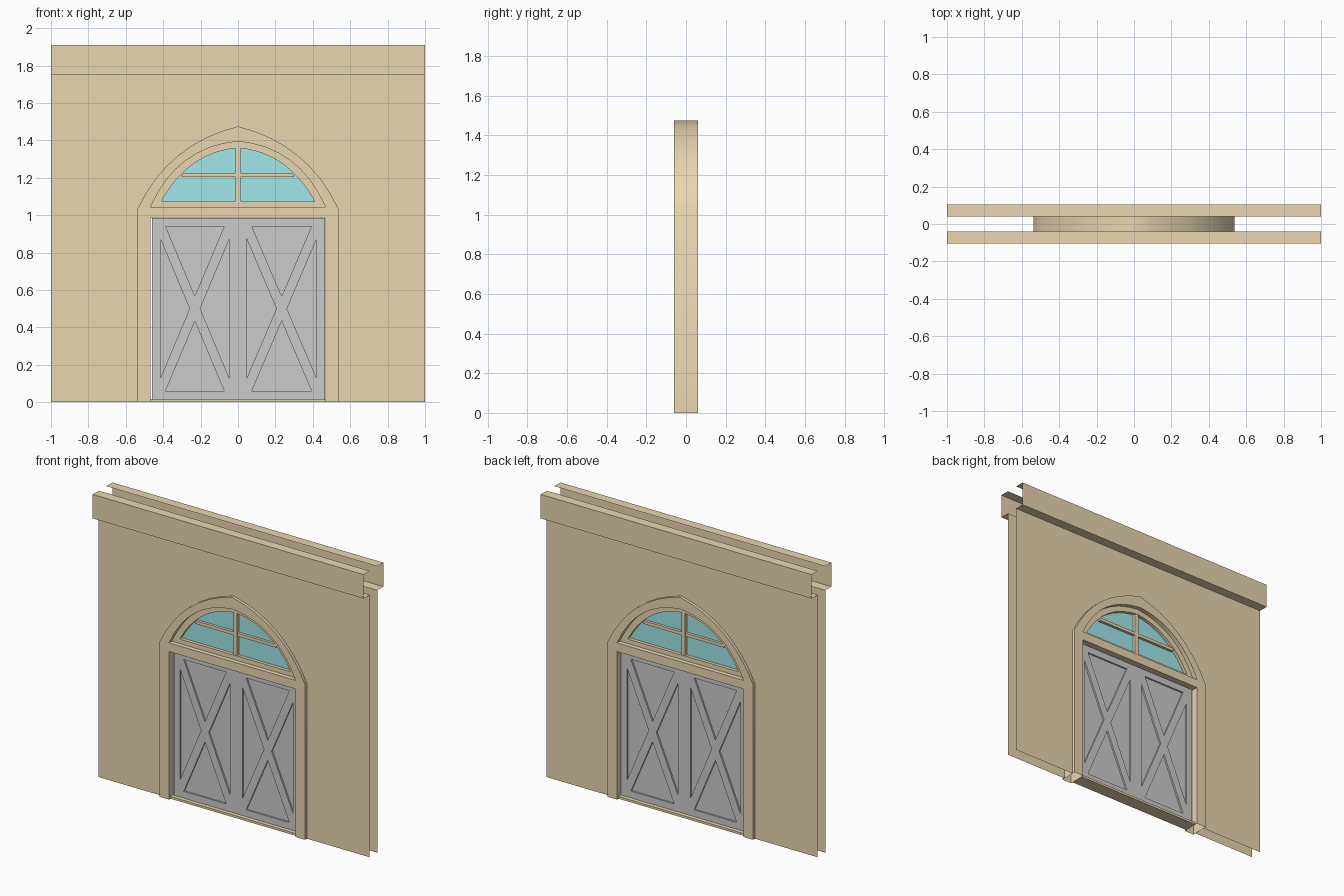
import bpy, bmesh
from mathutils import Vector

if "Cube" in bpy.data.objects:
    bpy.data.objects.remove(bpy.data.objects["Cube"])


def material(name, rgb):
    m = bpy.data.materials.new(name)
    m.diffuse_color = (*rgb, 1)
    m.use_nodes = True
    m.node_tree.nodes["Principled BSDF"].inputs["Base Color"].default_value = m.diffuse_color
    return m


BROWN = material("plaster", (0.82, 0.67, 0.44))
TEAL = material("glass", (0.35, 0.80, 0.82))


def finish(name, bm, mat=None, smooth=False):
    me = bpy.data.meshes.new(name)
    bm.to_mesh(me)
    bm.free()
    ob = bpy.data.objects.new(name, me)
    bpy.context.collection.objects.link(ob)
    if mat:
        me.materials.append(mat)
    if smooth:
        bpy.ops.object.select_all(action='DESELECT')
        ob.select_set(True)
        bpy.context.view_layer.objects.active = ob
        bpy.ops.object.shade_smooth_by_angle(angle=0.6)
    return ob


def fill(loops, y):
    """Flat sheet in the xz plane; loops after the first are holes."""
    bm = bmesh.new()
    for loop in loops:
        vs = [bm.verts.new((x, y, z)) for x, z in loop]
        for a, b in zip(vs, vs[1:] + vs[:1]):
            bm.edges.new((a, b))
    bmesh.ops.triangle_fill(bm, use_beauty=True, edges=bm.edges[:], normal=(0, -1, 0))
    return bm


def prism(name, loops, depth, mat=None, smooth=False, open_bottom=False):
    """Sheet extruded symmetrically from -depth to +depth."""
    bm = fill(loops, -depth)
    ext = bmesh.ops.extrude_face_region(bm, geom=bm.faces[:], use_keep_orig=True)
    bmesh.ops.translate(bm, vec=(0, 2 * depth, 0),
                        verts=[g for g in ext["geom"] if isinstance(g, bmesh.types.BMVert)])
    bmesh.ops.recalc_face_normals(bm, faces=bm.faces[:])
    if open_bottom:
        low = [f for f in bm.faces if all(v.co.z < 1e-4 for v in f.verts)]
        bmesh.ops.delete(bm, geom=low, context='FACES_ONLY')
    return finish(name, bm, mat, smooth)


def rect(x0, x1, z0, z1):
    return [(x0, z0), (x1, z0), (x1, z1), (x0, z1)]


def arch(spring, ctrl, apex, n=8):
    """Pointed arch from right spring point over the apex to the left."""
    p, c, a = Vector(spring), Vector(ctrl), Vector((0, apex))
    half = [(1 - t) ** 2 * p + 2 * t * (1 - t) * c + t * t * a
            for t in (i / n for i in range(n + 1))]
    return [(v.x, v.y) for v in half] + [(-v.x, v.y) for v in half[-2::-1]]


outer = arch((0.537, 1.035), (0.37, 1.385), 1.475)
inner = arch((0.467, 1.045), (0.325, 1.365), 1.395)
pane = arch((0.41, 1.075), (0.265, 1.337), 1.36)
pane_big = arch((0.42, 1.068), (0.272, 1.348), 1.37)

# Wall sheets and open-backed cornices, front and back
for side, s in (("front", -1), ("back", 1)):
    outline = ([(-1, 0), (-1, 1.75), (1, 1.75), (1, 0), (0.537, 0)]
               + outer + [(-0.537, 0)])
    bm = fill([outline], s * 0.04)
    for f in bm.faces:
        f.normal_update()
        if f.normal.y * s < 0:
            f.normal_flip()
    finish(side + "_wall", bm, BROWN)

    bm = bmesh.new()
    profile = [(0.04, 1.75), (0.104, 1.75), (0.104, 1.91), (0.04, 1.91)]
    rows = [[bm.verts.new((x, s * y, z)) for y, z in profile] for x in (-1, 1)]
    for i in range(3):
        q = [rows[0][i], rows[1][i], rows[1][i + 1], rows[0][i + 1]]
        bm.faces.new(q if s < 0 else q[::-1])
    finish(side + "_cornice", bm, BROWN)

# Door surround: legs, lintel and pointed arch in one piece
legs = ([(0.467, 0), (0.537, 0)] + outer
        + [(-0.537, 0), (-0.467, 0), (-0.467, 0.987), (0.467, 0.987)])
prism("door_surround", [legs, inner], 0.06, BROWN, smooth=True, open_bottom=True)
prism("threshold", [rect(-0.467, 0.467, 0, 0.015)], 0.045, BROWN)

# Fanlight window
prism("window_frame", [inner, pane], 0.03, BROWN, smooth=True)
prism("window_mullion", [rect(-0.013, 0.013, 1.065, 1.37)], 0.027, BROWN)
prism("window_crossbar", [rect(-0.30, 0.30, 1.205, 1.226)], 0.026, BROWN)
prism("window_glass", [pane_big], 0.008, TEAL)


# Door leaves: lattice with four triangular recesses over a thin panel
def leaf(name, x0, x1, z0=0.016, z1=0.985, border=0.045, w=0.026):
    a, b, c, d = x0 + border, x1 - border, z0 + border, z1 - border
    cx, cz = (a + b) / 2, (c + d) / 2
    diag = ((b - a) ** 2 + (d - c) ** 2) ** 0.5
    h, v = w * diag / (d - c), w * diag / (b - a)
    holes = [
        [(a, c + v), (a, d - v), (cx - h, cz)],
        [(b, c + v), (b, d - v), (cx + h, cz)],
        [(a + h, d), (b - h, d), (cx, cz + v)],
        [(a + h, c), (b - h, c), (cx, cz - v)],
    ]
    prism(name + "_braces", [rect(x0, x1, z0, z1)] + holes, 0.02)
    prism(name + "_panel", [rect(x0 + 0.01, x1 - 0.01, z0 + 0.01, z1 - 0.01)], 0.009)


leaf("left_door", -0.460, -0.001)
leaf("right_door", 0.001, 0.466)
